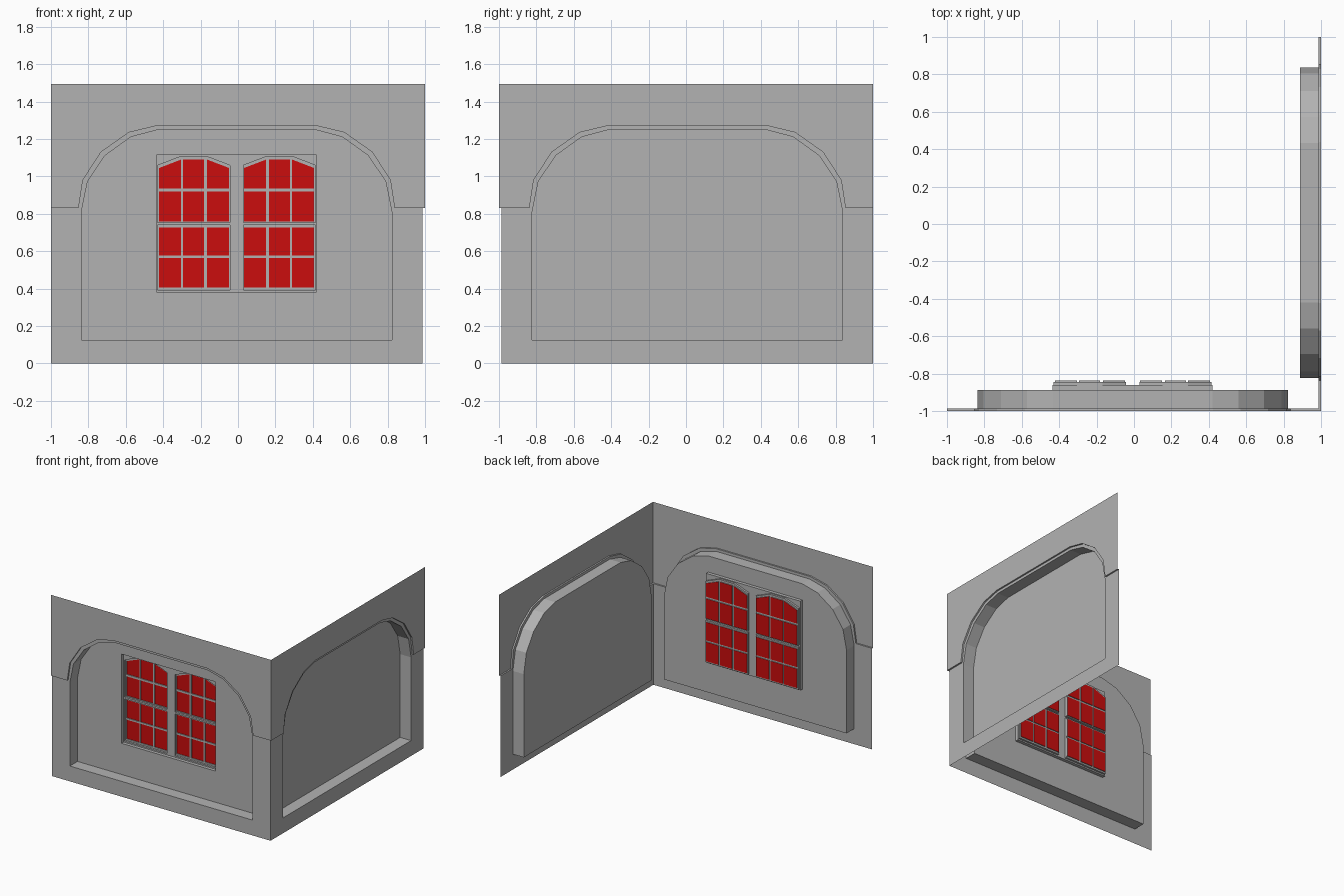
import bpy
import bmesh
from mathutils import Vector

if "Cube" in bpy.data.objects:
    bpy.data.objects.remove(bpy.data.objects["Cube"], do_unlink=True)


def material(name, color):
    mat = bpy.data.materials.new(name)
    mat.use_nodes = True
    mat.diffuse_color = color
    mat.node_tree.nodes["Principled BSDF"].inputs["Base Color"].default_value = color
    return mat


GREY = material("plaster grey", (0.45, 0.45, 0.45, 1))
RED = material("pane red", (0.6, 0.004, 0.004, 1))

# Depths of the nested layers, measured inward from the outer skin
SKIN, WALL, NICHE, FRAME, SASH, PANE = 0, 0.013, 0.112, 0.139, 0.155, 0.162
CENTRE = -0.0075
LEDGE_Z, TOP_Z = 0.83, 1.494


def front(u, z, d):
    return Vector((u, d - 1, z))


def side(u, z, d):
    return Vector((1 - d, -u, z))


def sheet(bm, place, outline, depth, holes=()):
    """Flat panel facing outward, with optional openings."""
    edges = []
    for loop in (outline, *holes):
        vs = [bm.verts.new(place(u, z, depth)) for u, z in loop]
        edges += [bm.edges.new((a, b)) for a, b in zip(vs, vs[1:] + vs[:1])]
    out = place(0, 0, 0) - place(0, 0, 1)
    if holes:
        made = bmesh.ops.triangle_fill(bm, edges=edges, use_beauty=True, normal=out)["geom"]
        faces = [f for f in made if isinstance(f, bmesh.types.BMFace)]
    else:
        faces = [bm.faces.new(vs)]
    for f in faces:
        f.normal_update()
        if f.normal.dot(out) < 0:
            f.normal_flip()


def reveal(bm, place, near, far, d0, d1, closed=True):
    """Strip joining an outline at one depth to an outline at another."""
    a = [bm.verts.new(place(u, z, d0)) for u, z in near]
    b = [bm.verts.new(place(u, z, d1)) for u, z in far]
    n = len(a)
    for i in range(n if closed else n - 1):
        j = (i + 1) % n
        quad = [a[i], a[j], b[j], b[i]]
        bm.faces.new(quad if place is front else quad[::-1])


def finish(bm, name, mat):
    bmesh.ops.remove_doubles(bm, verts=bm.verts, dist=0.0001)
    mesh = bpy.data.meshes.new(name)
    bm.to_mesh(mesh)
    bm.free()
    mesh.materials.append(mat)
    bpy.context.collection.objects.link(bpy.data.objects.new(name, mesh))


def symmetric(half):
    """Mirror a right half, given upward, into an anticlockwise outline."""
    return [(CENTRE + u, z) for u, z in half] + [(CENTRE - u, z) for u, z in reversed(half)]


def rect(u0, u1, z0, z1):
    return [(u0, z0), (u1, z0), (u1, z1), (u0, z1)]


skin_arch = symmetric([(0.845, LEDGE_Z), (0.822, 0.98), (0.725, 1.13), (0.576, 1.235), (0.43, 1.27)])
niche = symmetric([(0.83, 0.126), (0.83, 0.81), (0.797, 0.973), (0.703, 1.112),
                   (0.565, 1.211), (0.426, 1.248)])
opening = rect(CENTRE - 0.429, CENTRE + 0.427, 0.382, 1.115)


def wall(name, place, niche_holes):
    # Raised upper skin with its arched lower edge
    step = [(1, LEDGE_Z)] + skin_arch + [(-1, LEDGE_Z)]
    inner = [(1 - WALL, LEDGE_Z)] + step[1:]
    bm = bmesh.new()
    sheet(bm, place, step + [(-1, TOP_Z), (1, TOP_Z)], SKIN)
    reveal(bm, place, step, inner, SKIN, WALL, closed=False)
    finish(bm, name + "_upper_skin", GREY)
    # Lower wall around the niche
    bm = bmesh.new()
    sheet(bm, place, [(-1, 0), (1 - WALL, 0)] + inner, WALL, [niche])
    finish(bm, name + "_lower_wall", GREY)
    # Arched niche
    bm = bmesh.new()
    reveal(bm, place, niche, niche, WALL, NICHE)
    sheet(bm, place, niche, NICHE, niche_holes)
    finish(bm, name + "_niche", GREY)


wall("front", front, [opening])
wall("side", side, [])

# Window: sash pockets and panes, laid out for the right half and mirrored
COLUMNS = [(0.04, 0.158), (0.174, 0.286), (0.297, 0.414)]
ROWS = [(0.406, 0.564), (0.578, 0.727), (0.759, 0.92), (0.936, 1.09)]
SHOULDER = 1.045


def mirrored(loop, sign):
    pts = [(CENTRE + sign * u, z) for u, z in loop]
    return pts if sign > 0 else pts[::-1]


lower_sash = rect(0.036, 0.422, 0.393, 0.739)
upper_sash = [(0.036, 0.753), (0.422, 0.753), (0.422, 1.059), (0.297, 1.107),
              (0.161, 1.107), (0.036, 1.059)]
pane_groups = {"lower": [], "upper": []}
for row, (z0, z1) in enumerate(ROWS):
    for col, (u0, u1) in enumerate(COLUMNS):
        pane = rect(u0, u1, z0, z1)
        if row == 3 and col == 0:
            pane[3] = (u0, SHOULDER)
        if row == 3 and col == 2:
            pane[2] = (u1, SHOULDER)
        pane_groups["lower" if row < 2 else "upper"].append(pane)

sash_loops = {"lower": lower_sash, "upper": upper_sash}
all_sashes = [mirrored(s, sign) for s in sash_loops.values() for sign in (1, -1)]

# Window frame
bm = bmesh.new()
reveal(bm, front, opening, opening, NICHE, FRAME)
sheet(bm, front, opening, FRAME, all_sashes)
finish(bm, "window_frame", GREY)

for sign, hand in ((1, "left"), (-1, "right")):
    for level, loop in sash_loops.items():
        outline = mirrored(loop, sign)
        panes = [mirrored(p, sign) for p in pane_groups[level]]
        # Sash with glazing bars
        bm = bmesh.new()
        reveal(bm, front, outline, outline, FRAME, SASH)
        sheet(bm, front, outline, SASH, panes)
        for p in panes:
            reveal(bm, front, p, p, SASH, PANE)
        finish(bm, f"{level}_sash_{hand}", GREY)
        # Glass panes
        bm = bmesh.new()
        for p in panes:
            sheet(bm, front, p, PANE)
        finish(bm, f"{level}_panes_{hand}", RED)
